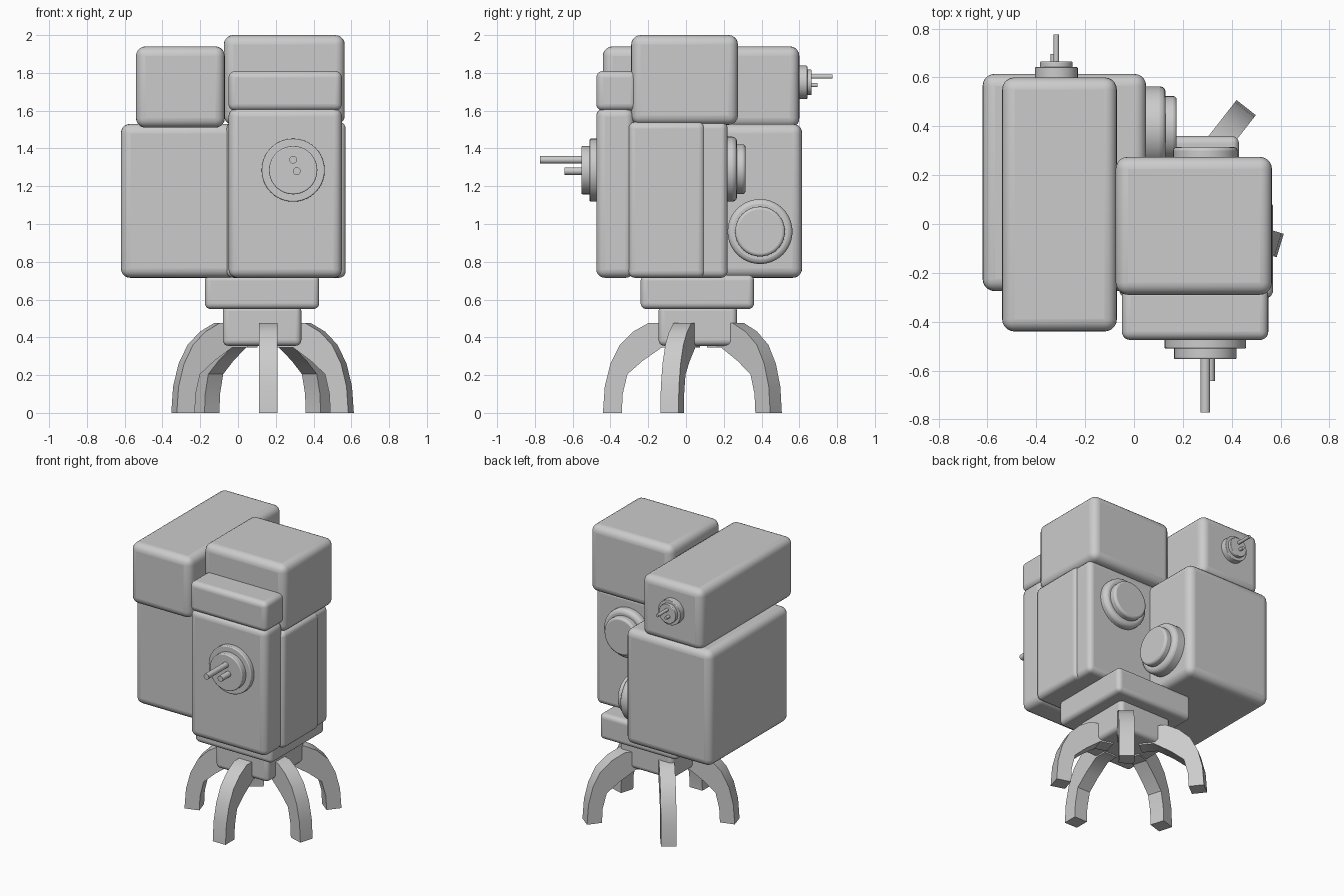
import bpy, math
from mathutils import Matrix, Vector

if "Cube" in bpy.data.objects:
    bpy.data.objects.remove(bpy.data.objects["Cube"])


def smooth(ob):
    bpy.ops.object.select_all(action='DESELECT')
    ob.select_set(True)
    bpy.context.view_layer.objects.active = ob
    bpy.ops.object.shade_smooth_by_angle(angle=math.radians(35))


def box(name, x, y, z, bevel=0.05):
    """Rounded box from (min, max) ranges on each axis."""
    bpy.ops.mesh.primitive_cube_add(size=1)
    ob = bpy.context.object
    ob.name = name
    mid = [(a + b) / 2 for a, b in (x, y, z)]
    dim = [b - a for a, b in (x, y, z)]
    ob.data.transform(Matrix.Translation(mid) @ Matrix.Diagonal((*dim, 1)))
    m = ob.modifiers.new("round", 'BEVEL')
    m.width, m.segments = bevel, 5
    smooth(ob)
    return ob


def disc(name, start, axis, length, radius, bevel=0.0):
    """Cylinder that grows from start along axis."""
    axis = Vector(axis)
    bpy.ops.mesh.primitive_cylinder_add(
        vertices=40, radius=radius, depth=length,
        location=Vector(start) + axis * length / 2,
        rotation=axis.to_track_quat('Z', 'Y').to_euler())
    ob = bpy.context.object
    ob.name = name
    if bevel:
        m = ob.modifiers.new("round", 'BEVEL')
        m.width, m.segments = bevel, 3
    smooth(ob)


def leg(name, cx, cy, angle, reach):
    """Bent leg: side profile extruded across its width, then turned outward."""
    outer = [(.10, .475), (.26, .475), (.34, .43), (.41, .36), (.46, .26), (.49, .14), (.5, 0)]
    inner = [(.40, 0), (.395, .10), (.37, .205), (.29, .275), (.19, .345), (.10, .345)]
    prof = [(r + (reach - .5) * min(1, r / .4), z) for r, z in outer + inner]
    n, k, w = len(prof), len(outer), 0.05
    verts = [(r, s, z) for s in (-w, w) for r, z in prof]
    faces = [(i, (i + 1) % n, (i + 1) % n + n, i + n) for i in range(n)]
    # side faces as strips between the outer and inner curve
    for i in range(k - 1):
        a, b = i, i + 1
        c, d = max(n - 1 - b, k), max(n - 1 - a, k)
        for o in (0, n):
            f = [a + o, b + o, c + o] + ([d + o] if d != c else [])
            faces.append(tuple(f[::-1] if o == 0 else f))
    me = bpy.data.meshes.new(name)
    me.from_pydata(verts, [], faces)
    me.transform(Matrix.Translation((cx, cy, 0)) @ Matrix.Rotation(math.radians(angle), 4, 'Z'))
    me.validate()
    ob = bpy.data.objects.new(name, me)
    bpy.context.collection.objects.link(ob)
    bpy.context.view_layer.objects.active = ob
    bpy.ops.object.select_all(action='DESELECT')
    ob.select_set(True)
    bpy.ops.object.mode_set(mode='EDIT')
    bpy.ops.mesh.select_all(action='SELECT')
    bpy.ops.mesh.normals_make_consistent(inside=False)
    bpy.ops.object.mode_set(mode='OBJECT')
    smooth(ob)


# main housing blocks
box("left_body", (-.62, .05), (-.275, .615), (.715, 1.53))
box("left_top_box", (-.54, -.07), (-.44, .60), (1.51, 1.94))
box("middle_body", (-.06, .57), (-.305, .10), (.715, 1.54), .035)
box("rear_body", (-.05, .555), (-.10, .22), (.715, 1.54), .035)
box("right_top_box", (-.075, .565), (-.29, .275), (1.525, 2.0))
box("front_body", (-.05, .55), (-.475, -.275), (.715, 1.615), .045)
box("front_strip", (-.05, .55), (-.475, -.26), (1.60, 1.81), .035)

# pedestal
box("base_plate", (-.175, .43), (-.24, .36), (.55, .73), .03)
box("base_hub", (-.08, .335), (-.145, .27), (.355, .57), .03)

# front dial with two pins
F = (0, -1, 0)
disc("front_dial_rim", (.292, -.45, 1.285), F, .06, .167, .006)
disc("front_dial_cap", (.292, -.45, 1.285), F, .103, .128, .006)
disc("front_long_pin", (.292, -.5, 1.34), F, .272, .02)
disc("front_short_pin", (.311, -.5, 1.28), F, .143, .02)

# small rear dial with two pins
B = (0, 1, 0)
disc("rear_dial_rim", (-.318, .58, 1.75), B, .062, .088, .004)
disc("rear_dial_cap", (-.318, .58, 1.75), B, .085, .067, .004)
disc("rear_long_pin", (-.318, .62, 1.78), B, .155, .011)
disc("rear_short_pin", (-.33, .62, 1.735), B, .077, .011)

# large round caps on the rear and on the inner side of the left body
for nm, p, ax, grow in (("rear_cap", (.292, .15, 1.29), B, .12),
                        ("side_cap", (.0, .392, .96), (1, 0, 0), .13)):
    disc(nm + "_rim", p, ax, grow, .172, .025)
    disc(nm + "_face", p, ax, grow + .045, .132, .015)

# five legs
leg("front_leg", .16, .06, -90, .5)
for side, mirror in (("right", False), ("left", True)):
    for pos, ang, reach in (("side", -17, .49), ("back", 52, .535)):
        leg(f"{side}_{pos}_leg", .13, .055, 180 - ang if mirror else ang, reach)
